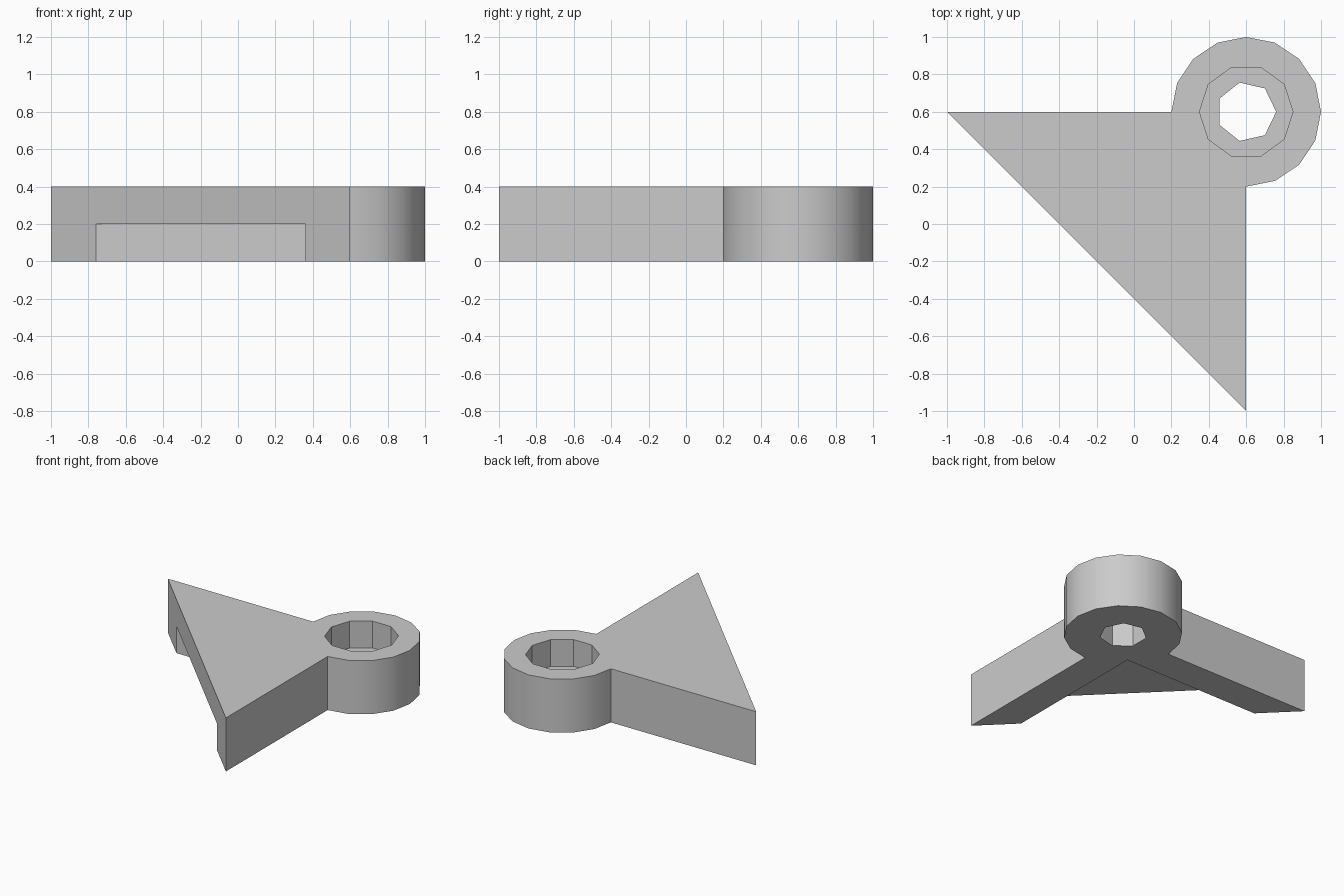
import bpy
import bmesh
from math import cos, sin, radians, tau

if "Cube" in bpy.data.objects:
    bpy.data.objects.remove(bpy.data.objects["Cube"], do_unlink=True)

HEIGHT = 0.4
EYE = (0.6, 0.6)  # centre of the ring

grey = bpy.data.materials.new("plain_grey")
grey.use_nodes = True
grey.diffuse_color = (0.6, 0.6, 0.6, 1)
grey.node_tree.nodes["Principled BSDF"].inputs["Base Color"].default_value = (0.6, 0.6, 0.6, 1)


def prism(name, outline, z0, z1):
    """Extrude a counter-clockwise outline from z0 to z1."""
    bm = bmesh.new()
    base = bm.faces.new([bm.verts.new((x, y, z0)) for x, y in outline])
    top = bmesh.ops.extrude_face_region(bm, geom=[base])["geom"]
    bmesh.ops.translate(bm, vec=(0, 0, z1 - z0),
                        verts=[g for g in top if isinstance(g, bmesh.types.BMVert)])
    bmesh.ops.recalc_face_normals(bm, faces=bm.faces)
    mesh = bpy.data.meshes.new(name)
    bm.to_mesh(mesh)
    bm.free()
    mesh.materials.append(grey)
    obj = bpy.data.objects.new(name, mesh)
    bpy.context.collection.objects.link(obj)
    return obj


def ring_points(radius, sides, start=0.0, count=None):
    angles = [start + tau * i / sides for i in range(count or sides)]
    return [(EYE[0] + radius * cos(a), EYE[1] + radius * sin(a)) for a in angles]


# Triangular plate merged with the round eye at its corner
outline = [(-1, 0.6), (0.6, -1)] + ring_points(0.4, 16, radians(-90), 13)
bracket = prism("bracket", outline, 0, HEIGHT)

# Underside recess that leaves two arms, wide counterbore, narrow through hole
cutters = [
    prism("recess_cutter", [(0.36, 0.36), (-0.96, 0.36), (0.36, -0.96)], -0.1, 0.2),
    prism("counterbore_cutter", ring_points(0.25, 10), 0.2, HEIGHT + 0.1),
    prism("bore_cutter", ring_points(0.16, 7), -0.1, 0.3),
]

bpy.ops.object.select_all(action='DESELECT')
bpy.context.view_layer.objects.active = bracket
bracket.select_set(True)
for cutter in cutters:
    cutter.hide_render = True
    cut = bracket.modifiers.new(cutter.name, 'BOOLEAN')
    cut.operation = 'DIFFERENCE'
    cut.solver = 'EXACT'
    cut.object = cutter
    bpy.ops.object.modifier_apply(modifier=cut.name)
    bpy.data.objects.remove(cutter, do_unlink=True)

# Smooth outer ring wall, crisp edges everywhere else
bpy.ops.object.shade_smooth_by_angle(angle=radians(30))
